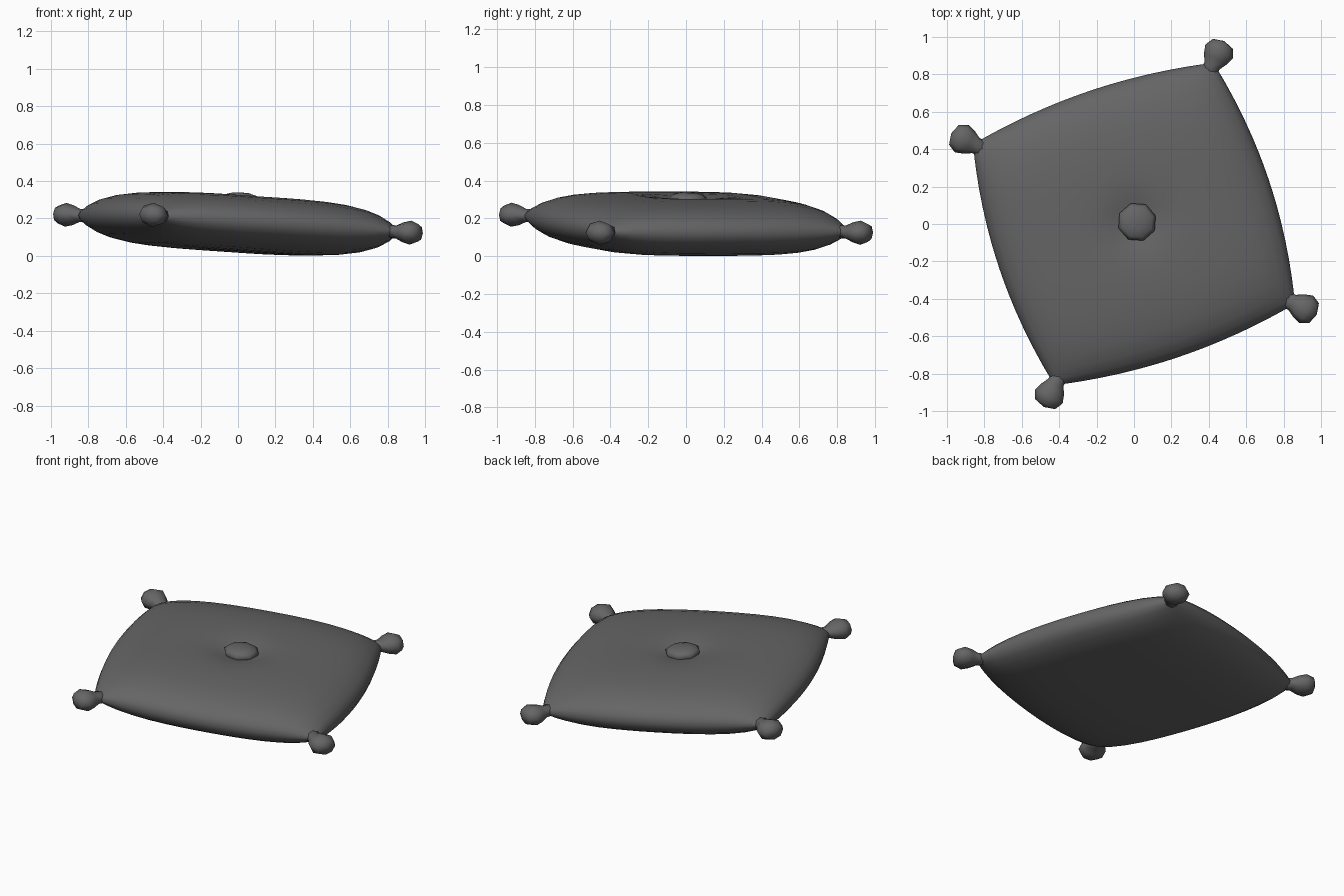
import bpy, bmesh, math
from mathutils import Matrix

if "Cube" in bpy.data.objects:
    bpy.data.objects.remove(bpy.data.objects["Cube"])

grey = bpy.data.materials.new("dark grey fabric")
grey.use_nodes = True
color = (0.13, 0.13, 0.13, 1)
grey.diffuse_color = color
grey.node_tree.nodes["Principled BSDF"].inputs["Base Color"].default_value = color

# The whole cushion is turned and leans slightly to one side
POSE = (Matrix.Translation((0, 0, 0.172)) @ Matrix.Rotation(math.radians(18.7), 4, "Z")
        @ Matrix.Rotation(0.0655, 4, "Y"))


def finish(name, bm, matrix):
    bmesh.ops.remove_doubles(bm, verts=bm.verts, dist=0.0005)
    bmesh.ops.recalc_face_normals(bm, faces=bm.faces)
    for face in bm.faces:
        face.smooth = True
    mesh = bpy.data.meshes.new(name)
    bm.to_mesh(mesh)
    bm.free()
    mesh.materials.append(grey)
    obj = bpy.data.objects.new(name, mesh)
    bpy.context.collection.objects.link(obj)
    obj.matrix_world = matrix


def lathe(name, profile, matrix, sides=8):
    """Spin (radius, height) points around z."""
    bm = bmesh.new()
    verts = [bm.verts.new((r, 0, h)) for r, h in profile]
    edges = [bm.edges.new(pair) for pair in zip(verts, verts[1:])]
    bmesh.ops.spin(bm, geom=verts + edges, cent=(0, 0, 0), axis=(0, 0, 1),
                   angle=math.tau, steps=sides)
    finish(name, bm, matrix)


# Cushion: two puffed square sheets joined at the rim, the top one dimpled
half = [0.07, 0.14, 0.22, 0.35, 0.5, 0.65, 0.78, 0.88, 0.95, 0.985, 1]
levels = [-a for a in reversed(half)] + [0] + half


def puff(s):
    return math.sqrt(max(0, 1 - s ** 4))


def cushion_point(s, t, side):
    x = s * (0.68 + 0.08 * (1 - t * t))
    y = t * (0.68 + 0.07 * (1 - s * s))
    z = side * 0.15 * puff(s) * puff(t)
    if side > 0:
        z -= 0.045 * math.exp(-(x * x + y * y) / 0.02)
    return x, y, z


bm = bmesh.new()
for side in (1, -1):
    grid = [[bm.verts.new(cushion_point(s, t, side)) for t in levels] for s in levels]
    for a, b in zip(grid, grid[1:]):
        for j in range(len(levels) - 1):
            bm.faces.new((a[j], b[j], b[j + 1], a[j + 1]))
finish("cushion", bm, POSE)

# Domed button in the dimple
button = [(0, 0.1), (0.09, 0.1), (0.105, 0.138), (0.085, 0.155), (0.045, 0.166), (0, 0.168)]
lathe("button", button, POSE @ Matrix.Translation((0.01, 0.005, 0)))

# Flattened knob on each corner
knob = [(0, 0.86), (0.045, 0.87), (0.045, 0.945), (0.068, 0.985), (0.082, 1.03),
        (0.06, 1.075), (0, 1.092)]
for i, name in enumerate(("back_left", "back_right", "front_right", "front_left")):
    turn = Matrix.Rotation(math.radians(45 + 90 * i), 4, "Z")
    flatten = Matrix.Diagonal((1, 1, 0.78, 1))
    lathe(name + "_corner_knob", knob,
          POSE @ turn @ flatten @ Matrix.Rotation(math.pi / 2, 4, "Y"))
